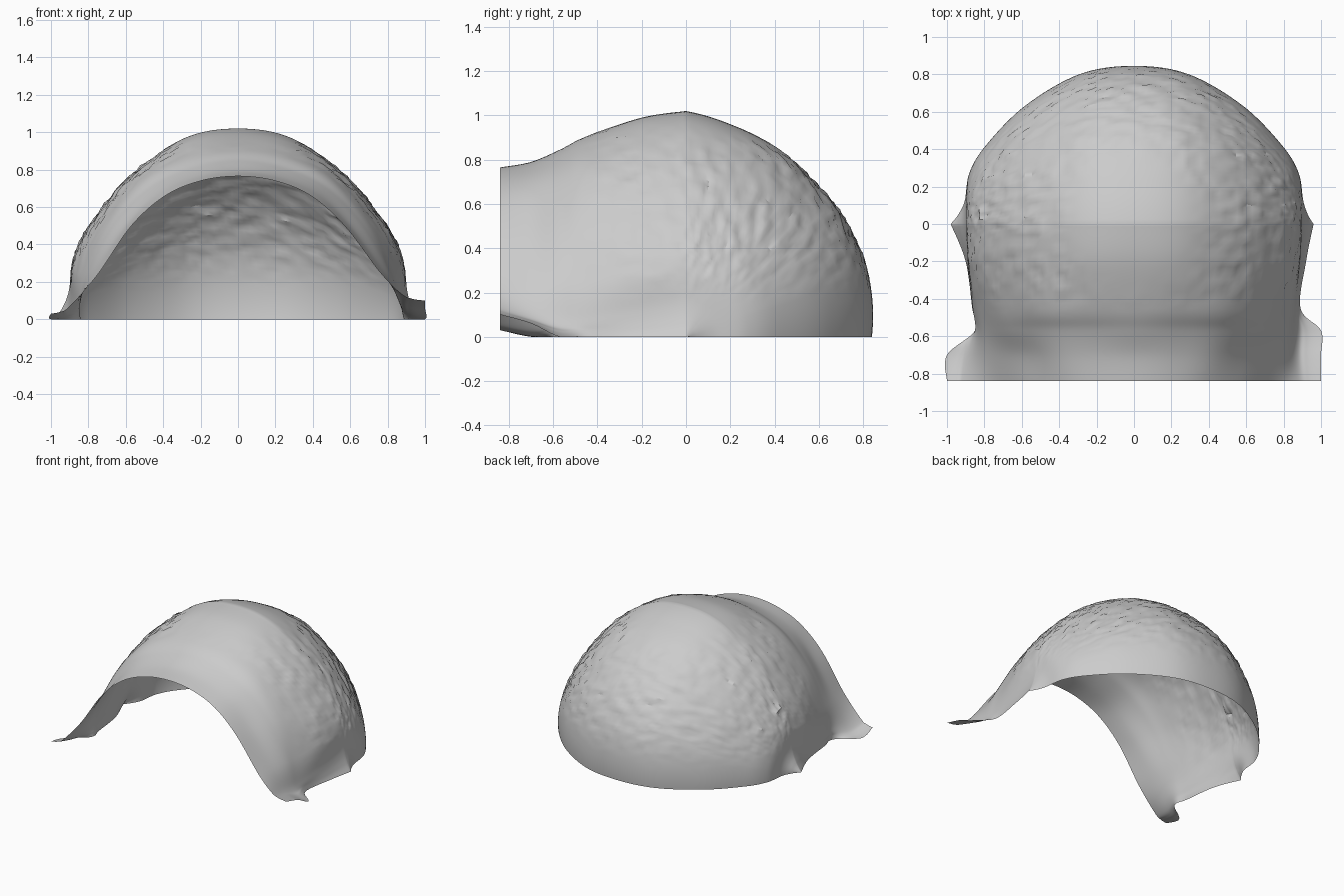
import bpy, bmesh, math
from mathutils import Vector, noise

if "Cube" in bpy.data.objects:
    bpy.data.objects.remove(bpy.data.objects["Cube"])

# Half cross-sections, foot to crown, as (x, z); each keyed by its y position
UPPER = {
    -.84: [(.57, .50), (.39, .66), (.20, .74), (0, .765)],
    -.70: [(.60, .50), (.42, .68), (.21, .765), (0, .79)],
    -.57: [(.66, .51), (.46, .71), (.23, .81), (0, .845)],
    -.45: [(.71, .51), (.50, .75), (.25, .87), (0, .905)],
    -.20: [(.78, .50), (.56, .765), (.28, .945), (0, .99)],
    0.0: [(.79, .51), (.58, .765), (.29, .967), (0, 1.02)],
}
RIGHT = {
    -.84: [(1, .10), (.93, .11), (.87, .14), (.76, .25)],
    -.70: [(1, .06), (.92, .07), (.865, .10), (.78, .25)],
    -.57: [(1, 0), (.92, .025), (.87, .07), (.81, .25)],
    -.45: [(.89, 0), (.88, .03), (.87, .08), (.83, .25)],
    -.20: [(.92, 0), (.905, .04), (.89, .12), (.875, .30)],
    0.0: [(.96, 0), (.93, .06), (.905, .15), (.88, .33)],
}
LEFT = {
    -.84: [(1, .03), (.95, .04), (.90, .07), (.75, .24)],
    -.70: [(1, 0), (.93, .01), (.875, .06), (.77, .25)],
    -.57: [(.85, 0), (.85, .03), (.845, .08), (.80, .25)],
    -.45: [(.865, 0), (.86, .03), (.86, .08), (.83, .25)],
    -.20: [(.90, 0), (.895, .04), (.89, .12), (.875, .30)],
    0.0: [(.98, 0), (.94, .06), (.905, .15), (.88, .33)],
}
YS = sorted(UPPER)
# Rear radius by elevation in degrees
REAR = [(0, .84), (20, .873), (33, .887), (49, .907), (65, .948), (78, .98), (90, 1.02)]


def smooth_curve(pts, n):
    """Resample a point list with a Catmull-Rom curve, n steps per span."""
    out = []
    last = len(pts) - 1
    for i in range(last):
        p0, p1, p2, p3 = (pts[max(0, min(last, i + k))] for k in (-1, 0, 1, 2))
        for s in range(n):
            t = s / n
            out.append(0.5 * (2 * p1 + (p2 - p0) * t + (2 * p0 - 5 * p1 + 4 * p2 - p3) * t * t
                              + (3 * p1 - p0 - 3 * p2 + p3) * t ** 3))
    out.append(pts[-1])
    return out


def section(y):
    right = [Vector((x, y, z)) for x, z in RIGHT[y] + UPPER[y]]
    left = [Vector((-x, y, z)) for x, z in LEFT[y] + UPPER[y]]
    return smooth_curve(left + right[-2::-1], 9)


def rear_radius(deg):
    for (a, ra), (b, rb) in zip(REAR, REAR[1:]):
        if deg <= b:
            return ra + (rb - ra) * (deg - a) / (b - a)
    return REAR[-1][1]


def ramp(v, a, b):
    t = max(0, min(1, (v - a) / (b - a)))
    return t * t * (3 - 2 * t)


def roughen(p):
    """Crusty band around the sides and back; crown and entrance stay smooth."""
    r = math.hypot(p.x, p.y)
    w = ramp(r, .3, .5) * ramp(p.z, .12, .5) * ramp(p.y, -.5, -.25)
    d = Vector((p.x, p.y, p.z - .1)).normalized()
    n = noise.noise(p * 17) * .010 + noise.noise(p * 36) * .011
    return p + d * n * w


# Front half: vertical sections from the entrance to the middle
columns = list(zip(*[section(y) for y in YS]))
columns = [smooth_curve(list(c), 8) for c in columns]
rows = [list(r) for r in zip(*columns)]

# Back half: the middle section swings down to the ground
middle = rows[-1]
STEPS = 64
for k in range(1, STEPS + 1):
    deg = 90 * (1 - k / STEPS)
    e = math.radians(deg)
    g = rear_radius(deg) / 1.02
    rows.append([Vector((p.x, p.z * g * math.cos(e), p.z * g * math.sin(e))) for p in middle])

bm = bmesh.new()
grid = []
for row in rows:
    line = []
    for p in row:
        q = roughen(p)
        q.z = max(0, q.z)
        line.append(bm.verts.new(q))
    grid.append(line)
for a, b in zip(grid, grid[1:]):
    for i in range(len(a) - 1):
        bm.faces.new((a[i], a[i + 1], b[i + 1], b[i]))
bmesh.ops.remove_doubles(bm, verts=bm.verts, dist=.0005)
bmesh.ops.recalc_face_normals(bm, faces=bm.faces)
# Make the sheet face outward
if sum(f.normal.z * f.calc_area() for f in bm.faces) < 0:
    bmesh.ops.reverse_faces(bm, faces=bm.faces)

mesh = bpy.data.meshes.new("dome_shell")
bm.to_mesh(mesh)
bm.free()
shell = bpy.data.objects.new("dome_shell", mesh)
bpy.context.collection.objects.link(shell)

mat = bpy.data.materials.new("light_grey")
mat.diffuse_color = (.6, .6, .6, 1)
mat.use_nodes = True
mat.node_tree.nodes["Principled BSDF"].inputs["Base Color"].default_value = mat.diffuse_color
mesh.materials.append(mat)

bpy.context.view_layer.objects.active = shell
shell.select_set(True)
bpy.ops.object.shade_smooth_by_angle(angle=math.radians(30))
